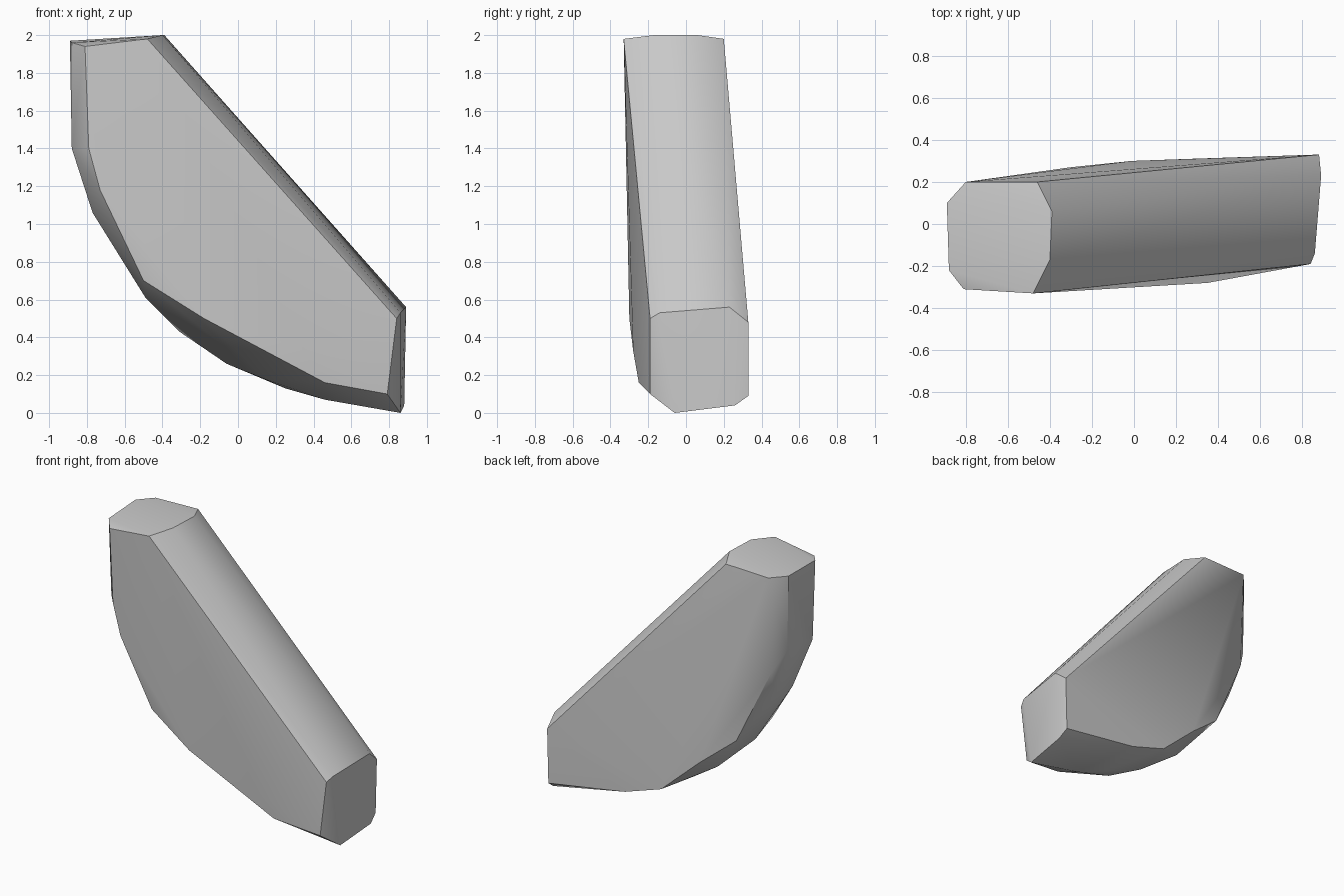
import bpy
import bmesh
import math
from mathutils import Vector

# Remove the default cube only
default_cube = bpy.data.objects.get("Cube")
if default_cube:
    bpy.data.objects.remove(default_cube, do_unlink=True)


def make_material(name, colour):
    """Plain single-colour material for viewport and render."""
    material = bpy.data.materials.new(name)
    material.use_nodes = True
    material.diffuse_color = colour
    shader = next(n for n in material.node_tree.nodes if n.type == "BSDF_PRINCIPLED")
    shader.inputs["Base Color"].default_value = colour
    return material


def convex_solid(name, outlines, material, sharp_angle):
    """Wrap a faceted convex skin around several outlines."""
    mesh = bpy.data.meshes.new(name)
    bm = bmesh.new()
    for outline in outlines:
        for point in outline:
            bm.verts.new(Vector(point))
    hull = bmesh.ops.convex_hull(bm, input=bm.verts[:], use_existing_faces=False)

    # Discard points that lie under the skin
    leftovers = {g for key in ("geom_interior", "geom_unused") for g in hull[key]
                 if isinstance(g, bmesh.types.BMVert)}
    leftovers |= {v for v in bm.verts if not v.link_faces}
    bmesh.ops.delete(bm, geom=list(leftovers), context="VERTS")

    # Merge almost flat triangles into clean facets
    bmesh.ops.dissolve_limit(bm, angle_limit=math.radians(1),
                             verts=bm.verts[:], edges=bm.edges[:])
    bmesh.ops.recalc_face_normals(bm, faces=bm.faces[:])
    bm.to_mesh(mesh)
    bm.free()

    mesh.materials.append(material)
    solid = bpy.data.objects.new(name, mesh)
    bpy.context.collection.objects.link(solid)

    # Smooth shading with crisp edges kept
    bpy.ops.object.select_all(action="DESELECT")
    solid.select_set(True)
    bpy.context.view_layer.objects.active = solid
    bpy.ops.object.shade_smooth_by_angle(angle=math.radians(sharp_angle))
    return solid


# Eight-sided upper end
upper_end = [
    (-.89, .10, 1.97), (-.80, .2, 1.97), (-.46, .2, 1.98), (-.39, .06, 2),
    (-.4, -.17, 2), (-.48, -.33, 1.98), (-.81, -.31, 1.94), (-.88, -.22, 1.96),
]

# Eight-sided lower end
lower_end = [
    (.84, -.19, .5), (.86, -.14, .53), (.89, .23, .56), (.88, .33, .48),
    (.87, .33, .09), (.88, .26, .04), (.86, -.06, 0), (.79, -.19, .1),
]

# Rim where the front side turns into the belly
front_rim = [
    (-.79, -.3, 1.4), (-.73, -.3, 1.18), (-.5, -.27, .7),
    (-.18, -.3, .5), (.35, -.28, .33), (.46, -.25, .16),
]

# Curved belly between both sides
belly = [
    (-.88, -.19, 1.4), (-.88, .1, 1.43), (-.77, -.12, 1.06), (-.77, .08, 1.06),
    (-.49, -.09, .61), (-.31, .08, .43), (-.06, 0, .26),
    (.14, -.1, .18), (.25, 0, .13), (.46, -.05, .07),
]

# Rim where the back side turns into the belly
back_rim = [
    (-.8, .17, 1.27), (-.55, .21, .73), (-.3, .27, .53),
    (-.01, .3, .27), (.27, .31, .18),
]

stone_grey = make_material("stone_grey", (.6, .6, .6, 1))
convex_solid("curved_wedge_body",
             [upper_end, lower_end, front_rim, belly, back_rim],
             stone_grey, sharp_angle=30)
